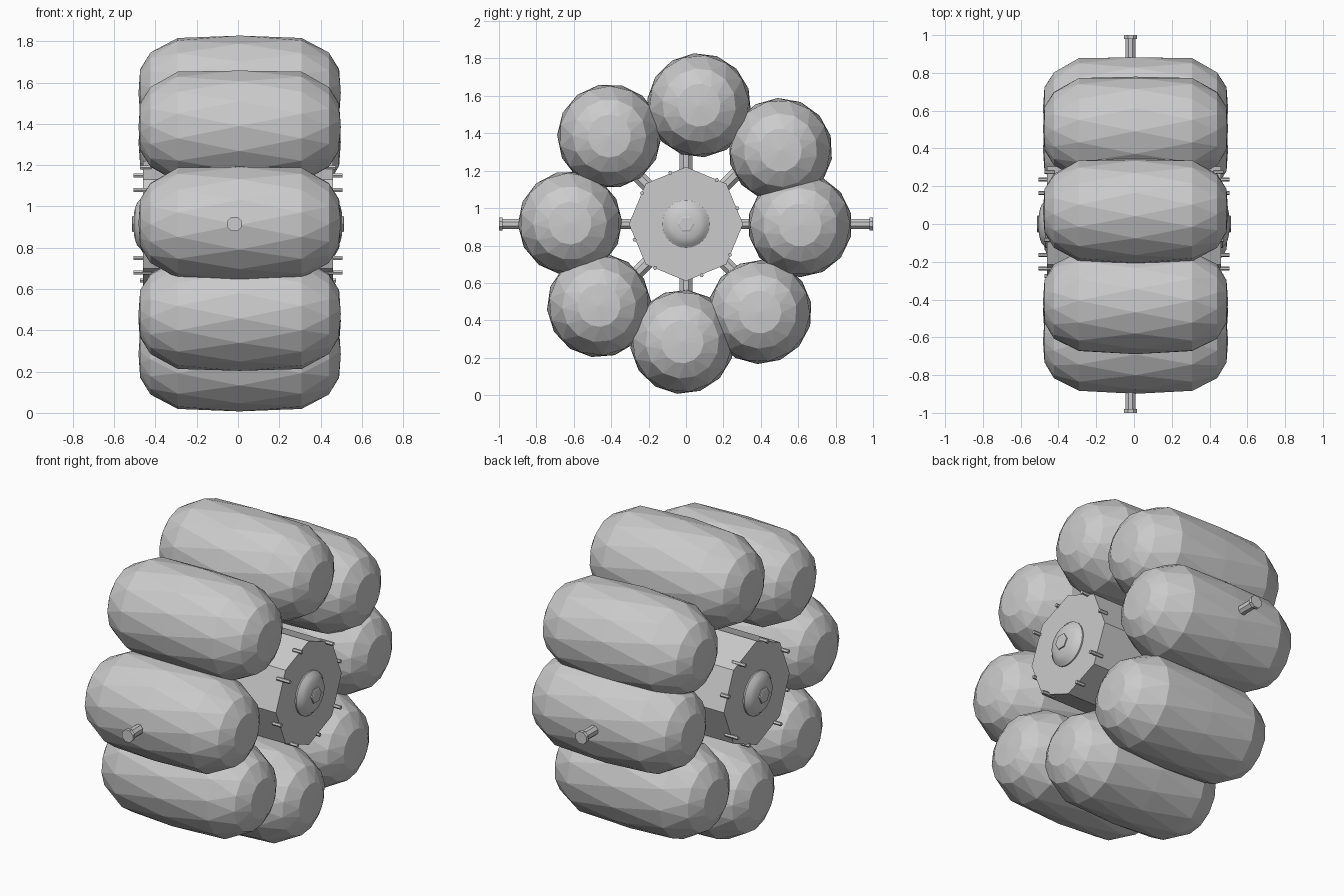
import bpy, bmesh, math
from mathutils import Matrix, Vector

if "Cube" in bpy.data.objects:
    bpy.data.objects.remove(bpy.data.objects["Cube"])

CZ = 0.915  # hub axis height


def lathe(name, profile, sides, loc, direction=(1, 0, 0), stagger=False, spin=0.0, smooth=False):
    """Turn (position along axis, radius) pairs around an axis, capping both ends."""
    bm = bmesh.new()
    rings = []
    for i, (t, r) in enumerate(profile):
        off = spin + (math.pi / sides if stagger and i % 2 else 0)
        rings.append([bm.verts.new((r * math.cos(off + 2 * math.pi * k / sides),
                                    r * math.sin(off + 2 * math.pi * k / sides), t))
                      for k in range(sides)])
    for i in range(len(rings) - 1):
        a, b = rings[i], rings[i + 1]
        for k in range(sides):
            n = (k + 1) % sides
            if not stagger:
                bm.faces.new((a[k], a[n], b[n], b[k]))
            elif i % 2 == 0:
                bm.faces.new((a[k], a[n], b[k]))
                bm.faces.new((a[n], b[n], b[k]))
            else:
                bm.faces.new((a[k], b[n], b[k]))
                bm.faces.new((a[k], a[n], b[n]))
    for ring, tip in ((rings[0], -1), (rings[-1], 1)):
        face = bm.faces.new(ring)
        if stagger:  # faceted, slightly pointed end
            bmesh.ops.translate(bm, verts=bmesh.ops.poke(bm, faces=[face])["verts"],
                                vec=(0, 0, 0.008 * tip))
    bmesh.ops.recalc_face_normals(bm, faces=bm.faces)
    rot = Vector(direction).to_track_quat('Z', 'Y').to_matrix().to_4x4()
    bm.transform(Matrix.Translation(loc) @ rot)
    mesh = bpy.data.meshes.new(name)
    bm.to_mesh(mesh)
    bm.free()
    obj = bpy.data.objects.new(name, mesh)
    bpy.context.collection.objects.link(obj)
    if smooth:
        for p in mesh.polygons:
            p.use_smooth = True
        bpy.context.view_layer.objects.active = obj
        obj.select_set(True)
        bpy.ops.object.shade_smooth_by_angle(angle=math.radians(35))
        obj.select_set(False)
    return obj


# Eight faceted pods around the hub
half = [(0.482, 0.115), (0.432, 0.197), (0.300, 0.268)]
pod_profile = [(-x, r) for x, r in half] + [(0, 0.279)] + [(x, r) for x, r in reversed(half)]
pods = [(0.07, 1.55), (0.505, 1.31), (0.61, 0.91), (0.395, 0.445),
        (-0.02, 0.285), (-0.465, 0.48), (-0.62, 0.92), (-0.41, 1.385)]
for i, (y, z) in enumerate(pods):
    lathe(f"pod_{i + 1}", pod_profile, 14, (0.008, y, z), stagger=True, spin=0.1 + 0.4 * i)

# Octagonal hub with its corners on the spoke directions
lathe("hub", [(-0.46, 0.305), (0.46, 0.305)], 8, (0, 0, CZ))

# Spokes; the two horizontal ones run through their pods and end in a flange
for i in range(8):
    a = math.pi / 4 * i
    d = (0, math.cos(a), math.sin(a))
    if i % 4 == 0:
        prof = [(0.2, 0.029), (0.98, 0.029), (0.98, 0.038), (1.0, 0.038)]
    else:
        prof = [(0.2, 0.038), (0.8, 0.038)]
    lathe(f"spoke_{i + 1}", prof, 8, (-0.018, 0, CZ), d, spin=math.pi / 8)

# Domed caps and hex bolts on both hub faces
dome = [(0.45, 0.127), (0.468, 0.127), (0.474, 0.118), (0.488, 0.105),
        (0.498, 0.08), (0.504, 0.05), (0.506, 0.02)]
for side, s in (("right", 1), ("left", -1)):
    lathe(f"{side}_cap", dome, 32, (0, 0, CZ), (s, 0, 0), smooth=True)
    lathe(f"{side}_bolt", [(0.495, 0.046), (0.511, 0.046), (0.514, 0.038)], 6,
          (0, 0, CZ), (s, 0, 0))

# Small pegs around the rim of each hub face
pegs = [(0.28, 0.245), (0.185, -0.08 + 0.08 + 0.1), (0.275, -0.08), (0.18, -0.225),
        (-0.26, 0.1), (-0.16, 0.245), (-0.265, -0.08), (-0.15, -0.225)]
for s in (1, -1):
    for i, a in enumerate((17, 55, 107, 145, 197, 235, 287, 325)):
        y, z = 0.287 * math.cos(math.radians(a)), 0.287 * math.sin(math.radians(a))
        reach = 0.505 if i % 2 else 0.475
        lathe(f"peg_{'right' if s > 0 else 'left'}_{i + 1}",
              [(0.42, 0.011), (reach, 0.011)], 6, (0, y, CZ + z), (s, 0, 0))
